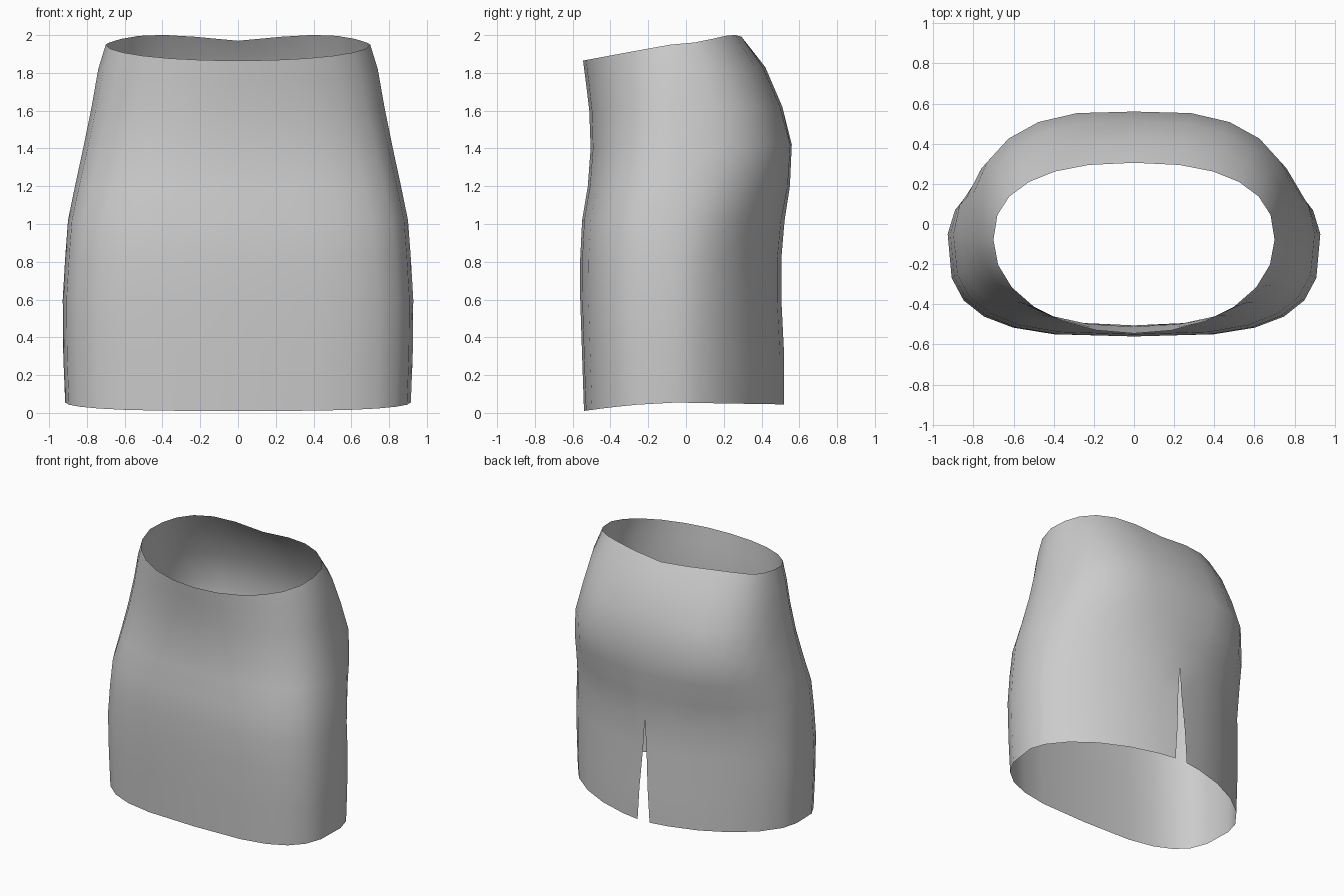
import bpy
import bmesh
from math import sin, cos, exp, pi

default_cube = bpy.data.objects.get("Cube")
if default_cube:
    bpy.data.objects.remove(default_cube, do_unlink=True)

SEGMENTS = 24
SLIT_TOP = 0.82
SLIT_HALF_WIDTH = 0.055

# Cross-sections from hem to waist:
# front, side and back height, half width, front y, back y,
# then roundness of the front half and of the back half
SECTIONS = [
    (.01, .055, .045, .915, -.54, .52, 3.2, 1.72),
    (.3, .3, .3, .925, -.55, .52, 3.2, 1.72),
    (.6, .6, .6, .928, -.56, .505, 3.2, 1.75),
    (.82, .82, .82, .915, -.56, .505, 3.1, 1.8),
    (1.02, 1.02, 1.02, .9, -.55, .522, 3, 1.95),
    (1.2, 1.2, 1.2, .863, -.52, .55, 2.7, 2.25),
    (1.4, 1.4, 1.42, .82, -.505, .56, 2.4, 2.55),
    (1.6, 1.62, 1.62, .775, -.512, .51, 2.2, 2.55),
    (1.75, 1.82, 1.83, .74, -.53, .42, 2.1, 2.5),
    (1.865, 1.95, 1.97, .7, -.545, .305, 2.05, 2.4),
]


def signed_power(value, exponent):
    """Raise the size of a value to a power and keep its sign."""
    size = abs(value) ** exponent
    return size if value >= 0 else -size


def section_point(section, angle, is_waist):
    """Point on a rounded cross-section; the back is at a quarter turn."""
    z_front, z_side, z_back, half_width, front, back, n_front, n_back = section
    c, s = cos(angle), sin(angle)
    at_back = s >= 0
    power = 2 / (n_back if at_back else n_front)
    middle = -.05 - .03 * max(0, z_side - 1)
    depth = back - middle if at_back else middle - front
    x = half_width * signed_power(c, power)
    y = middle + depth * signed_power(s, power)
    z = z_side + ((z_back if at_back else z_front) - z_side) * abs(s)
    if at_back:
        # Two soft bulges on the seat, either side of the centre
        cheek = s * abs(sin(2 * angle))
        y += .02 * cheek * exp(-((z - 1.35) / .25) ** 2)
        # The waistband rises on each side of a centre dip
        if is_waist:
            z += .045 * cheek
    return x, y, z


def build_skirt():
    bm = bmesh.new()
    rings = []
    for section in SECTIONS:
        is_waist = section is SECTIONS[-1]
        ring = []
        for i in range(SEGMENTS):
            angle = pi / 2 + 2 * pi * i / SEGMENTS
            ring.append(bm.verts.new(section_point(section, angle, is_waist)))
        # Below the slit top the centre back splits into two edges
        centre = ring[0]
        opening = SLIT_HALF_WIDTH * (1 - section[1] / SLIT_TOP)
        if opening > .001:
            x, y, z = section_point(section, pi / 2, is_waist)
            centre.co.x = -opening
            ring.append(bm.verts.new((opening, y, z)))
        else:
            ring.append(centre)
        rings.append(ring)

    # Join neighbouring rings into one open shell facing outward
    for low, high in zip(rings, rings[1:]):
        for i in range(SEGMENTS):
            corners = (low[i], low[i + 1], high[i + 1], high[i])
            bm.faces.new(corners).smooth = True

    mesh = bpy.data.meshes.new("skirt")
    bm.to_mesh(mesh)
    bm.free()
    skirt = bpy.data.objects.new("skirt", mesh)
    bpy.context.collection.objects.link(skirt)
    return skirt


def make_material(name, colour):
    material = bpy.data.materials.new(name)
    material.use_nodes = True
    material.diffuse_color = colour
    shader = material.node_tree.nodes["Principled BSDF"]
    shader.inputs["Base Color"].default_value = colour
    return material


skirt = build_skirt()
skirt.data.materials.append(make_material("light grey fabric", (.6, .6, .6, 1)))
